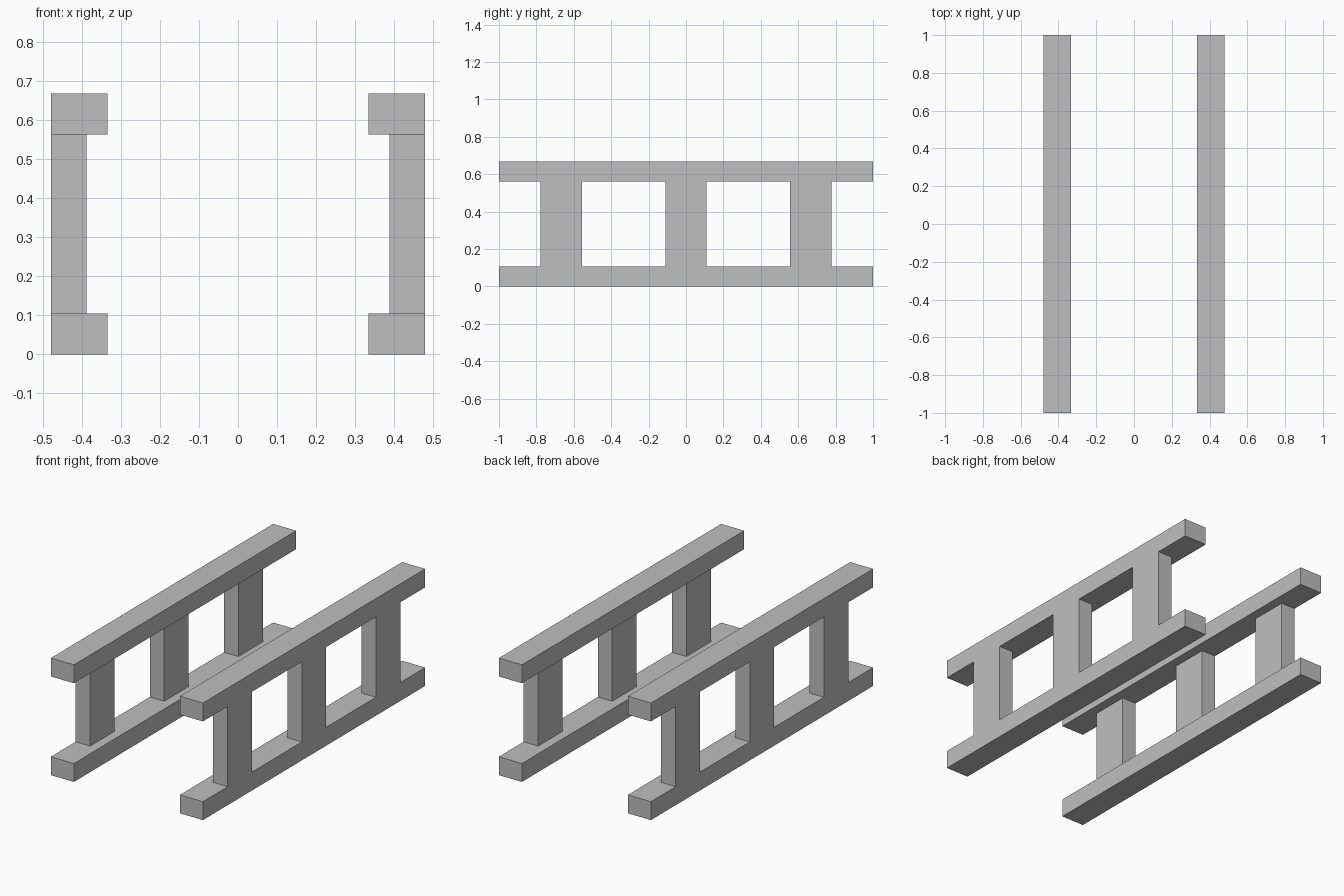
import bpy

cube = bpy.data.objects.get("Cube")
if cube:
    bpy.data.objects.remove(cube, do_unlink=True)

grey = bpy.data.materials.new("plain_grey")
grey.use_nodes = True
colour = (0.52, 0.52, 0.52, 1)
grey.diffuse_color = colour
grey.node_tree.nodes["Principled BSDF"].inputs["Base Color"].default_value = colour

OUTER = 0.479       # outer face shared by rails and posts
RAIL_W, RAIL_H = 0.145, 0.105
POST_W, POST_L = 0.091, 0.22
HEIGHT = 0.667


def box(name, side, width, length, height, y, z):
    """Box standing on z, flush with the outer face of its side."""
    bpy.ops.mesh.primitive_cube_add(size=1, location=(side * (OUTER - width / 2), y, z + height / 2))
    obj = bpy.context.object
    obj.name = name
    obj.scale = (width, length, height)
    bpy.ops.object.transform_apply(location=False, rotation=False, scale=True)
    obj.data.materials.append(grey)


for label, side in (("left", 1), ("right", -1)):
    # Long rails
    box(label + "_bottom_rail", side, RAIL_W, 2, RAIL_H, 0, 0)
    box(label + "_top_rail", side, RAIL_W, 2, RAIL_H, 0, HEIGHT - RAIL_H)
    # Posts between the rails
    for place, y in (("front", -0.667), ("middle", 0), ("back", 0.667)):
        box(f"{label}_{place}_post", side, POST_W, POST_L, HEIGHT - 2 * RAIL_H, y, RAIL_H)
